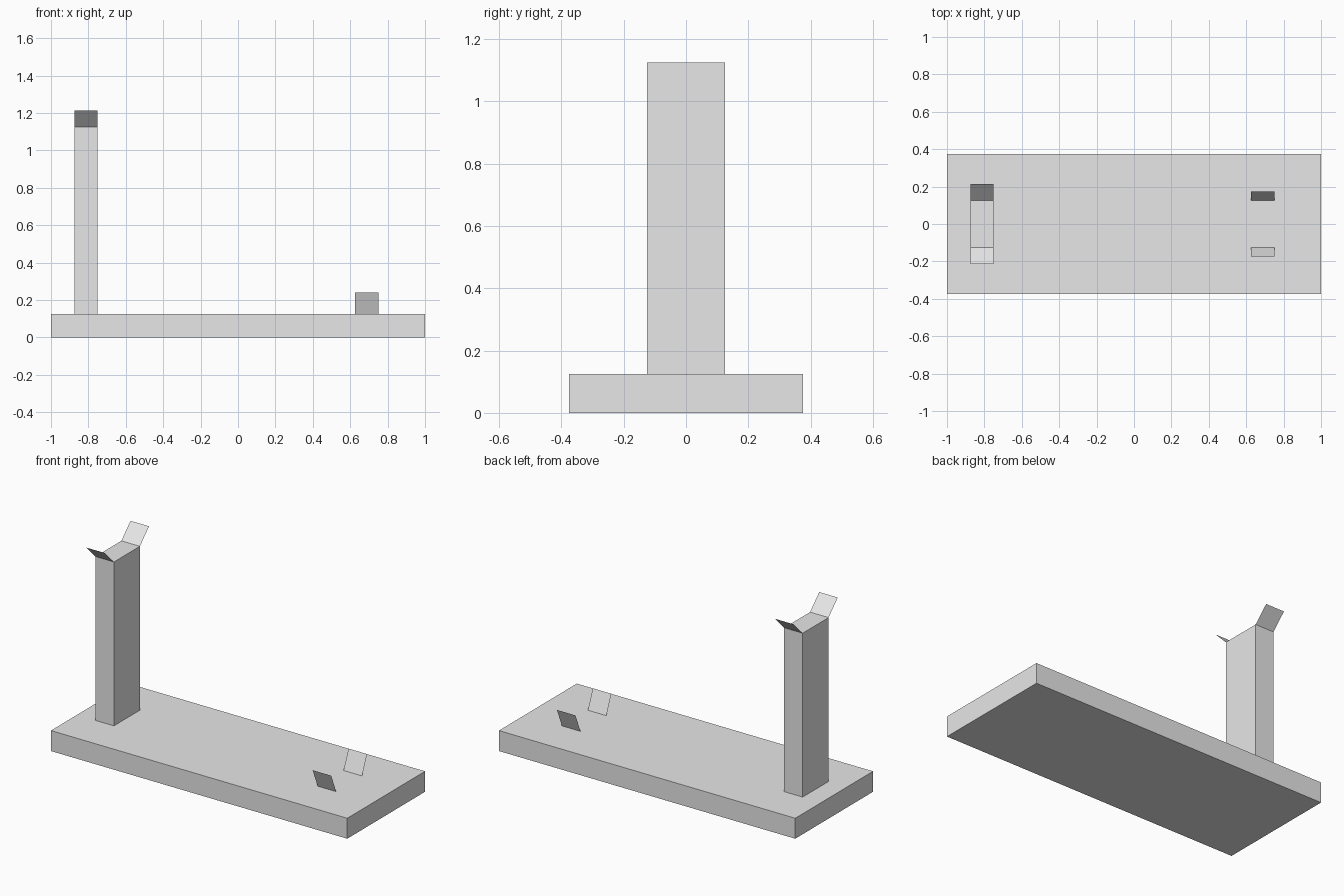
import bpy, bmesh, math
from mathutils import Vector

cube = bpy.data.objects.get("Cube")
if cube:
    bpy.data.objects.remove(cube, do_unlink=True)

# Single light grey material
GREY = (0.8, 0.8, 0.8, 1.0)
grey = bpy.data.materials.new("light_grey")
grey.use_nodes = True
grey.diffuse_color = GREY
for node in grey.node_tree.nodes:
    if node.type == 'BSDF_PRINCIPLED':
        node.inputs["Base Color"].default_value = GREY


def add_object(name, bm):
    mesh = bpy.data.meshes.new(name)
    bm.to_mesh(mesh)
    bm.free()
    mesh.materials.append(grey)
    obj = bpy.data.objects.new(name, mesh)
    bpy.context.scene.collection.objects.link(obj)
    return obj


def box(name, low, high):
    low, high = Vector(low), Vector(high)
    bm = bmesh.new()
    bmesh.ops.create_cube(bm, size=1)
    bmesh.ops.scale(bm, vec=high - low, verts=bm.verts)
    bmesh.ops.translate(bm, vec=(low + high) / 2, verts=bm.verts)
    return add_object(name, bm)


def flap(name, x0, x1, hinge_z, side, lean):
    """Thin square sheet hinged at y = side * 0.125, leaning outwards from vertical."""
    y0 = side * 0.125
    y1 = y0 + side * 0.125 * math.sin(lean)
    z1 = hinge_z + 0.125 * math.cos(lean)
    corners = [(x0, y0, hinge_z), (x1, y0, hinge_z), (x1, y1, z1), (x0, y1, z1)]
    if side < 0:
        corners.reverse()  # upper side faces inwards on both flaps
    bm = bmesh.new()
    bm.faces.new([bm.verts.new(c) for c in corners])
    return add_object(name, bm)


# Base slab and upright post
box("base", (-1, -0.375, 0), (1, 0.375, 0.125))
box("post", (-0.875, -0.125, 0.125), (-0.75, 0.125, 1.125))

# Paired flaps on top of the post and at the far end of the base
for label, side in (("front", -1), ("back", 1)):
    flap("post_flap_" + label, -0.875, -0.75, 1.125, side, math.radians(45))
    flap("base_flap_" + label, 0.625, 0.75, 0.125, side, math.radians(22.5))
